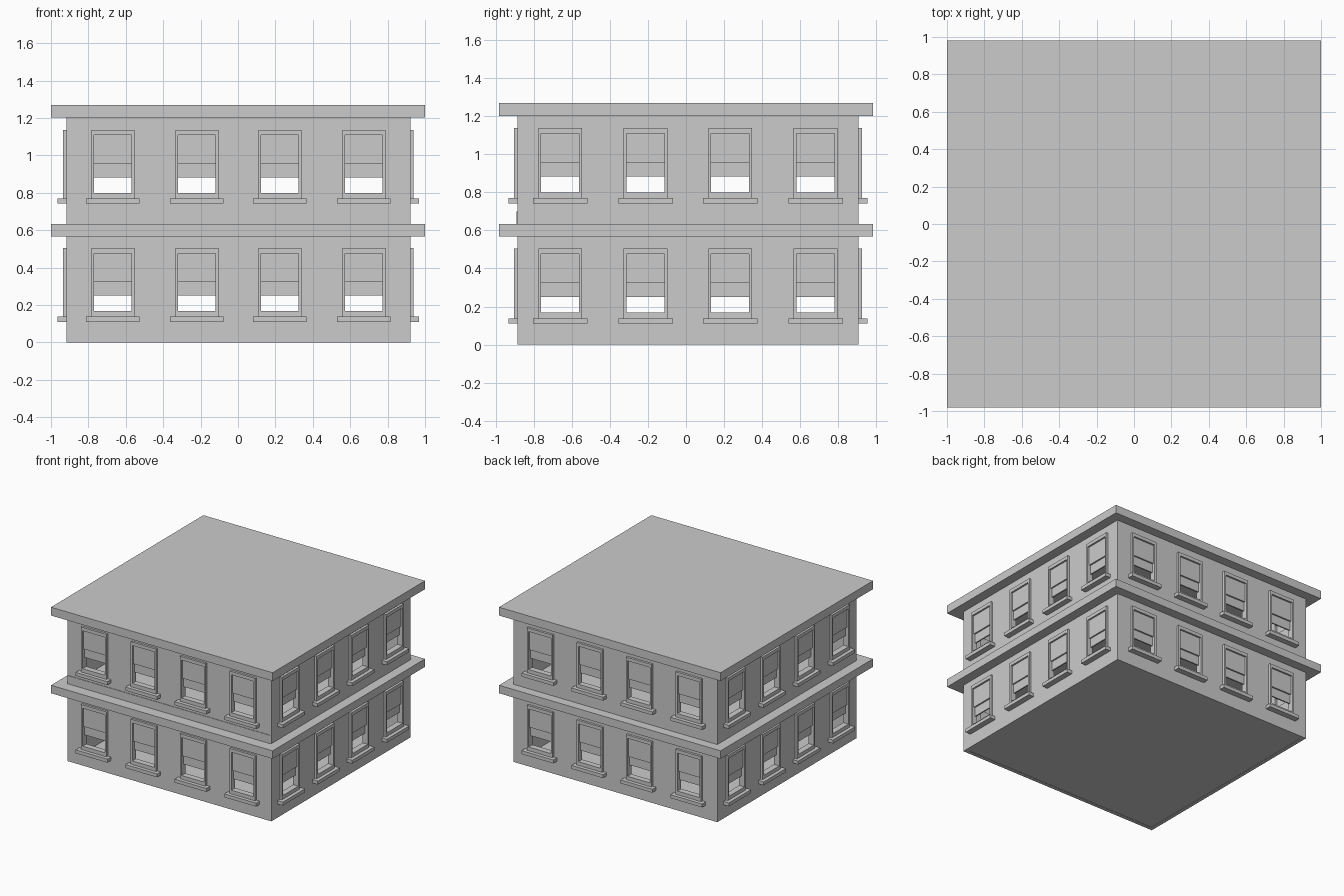
import bpy, bmesh, math
from mathutils import Matrix, Vector

if "Cube" in bpy.data.objects:
    bpy.data.objects.remove(bpy.data.objects["Cube"])

STOREY = 0.632
WX0, WX1, WY0, WY1 = -0.917, 0.921, -0.886, 0.906
THICK = 0.03
CX, CY = (WX0 + WX1) / 2, (WY0 + WY1) / 2


def add_box(bm, x0, x1, y0, y1, z0, z1, matrix=Matrix()):
    size = Vector((x1 - x0, y1 - y0, z1 - z0))
    mid = Vector(((x0 + x1) / 2, (y0 + y1) / 2, (z0 + z1) / 2))
    m = matrix @ Matrix.Translation(mid) @ Matrix.Diagonal((*size, 1))
    bmesh.ops.create_cube(bm, size=1, matrix=m)


def add_ring(bm, outer, inner, d0, d1, place):
    """Rectangular ring between two (u0, u1, v0, v1) rectangles, extruded d0..d1."""
    def loop(r, d):
        u0, u1, v0, v1 = r
        return [bm.verts.new(place(u, v, d)) for u, v in
                ((u0, v0), (u1, v0), (u1, v1), (u0, v1))]
    loops = [loop(outer, d0), loop(outer, d1), loop(inner, d1), loop(inner, d0)]
    for k in range(4):
        a, b = loops[k], loops[(k + 1) % 4]
        for i in range(4):
            j = (i + 1) % 4
            bm.faces.new((a[i], a[j], b[j], b[i]))
    bmesh.ops.recalc_face_normals(bm, faces=bm.faces)


def to_mesh(bm, name):
    mesh = bpy.data.meshes.new(name)
    bm.to_mesh(mesh)
    bm.free()
    return mesh


def place_object(name, mesh, matrix=Matrix()):
    ob = bpy.data.objects.new(name, mesh)
    ob.matrix_world = matrix
    bpy.context.collection.objects.link(ob)
    return ob


def box(name, *dims):
    bm = bmesh.new()
    add_box(bm, *dims)
    return place_object(name, to_mesh(bm, name))


def box_mesh(name, *dims):
    bm = bmesh.new()
    add_box(bm, *dims)
    return to_mesh(bm, name)


# Window positions: each matrix puts local -y outward on a wall face
spots = []
for angle, half, face in ((0, CX, CY - WY0), (90, CY, WX1 - CX),
                          (180, CX, WY1 - CY), (270, CY, CX - WX0)):
    for u in (-0.671, -0.222, 0.222, 0.671):
        spots.append(Matrix.Translation((CX, CY, 0))
                     @ Matrix.Rotation(math.radians(angle), 4, 'Z')
                     @ Matrix.Translation((u, -face, 0)))

# Shared window part meshes
HW, Z0, Z1 = 0.1, 0.168, 0.477
bm = bmesh.new()
add_ring(bm, (-0.115, 0.115, 0.136, 0.505), (-HW, HW, Z0, Z1), -0.018, 0.004,
         lambda u, v, d: (u, d, v))
parts = {
    "window_frame": to_mesh(bm, "window_frame"),
    "window_sill": box_mesh("window_sill", -0.143, 0.143, -0.047, 0.004, 0.11, 0.138),
    "upper_sash": box_mesh("upper_sash", -HW, HW, -0.004, 0.008, 0.323, Z1),
    "lower_sash": box_mesh("lower_sash", -HW, HW, 0.009, 0.02, 0.25, 0.40),
}

for n, (base, bottom, top) in enumerate(((0, 0, 0.57), (STOREY, 0.63, 1.202))):
    # Hollow storey walls with window openings cut through
    bm = bmesh.new()
    add_ring(bm, (WX0, WX1, WY0, WY1),
             (WX0 + THICK, WX1 - THICK, WY0 + THICK, WY1 - THICK),
             bottom, top, lambda u, v, d: (u, v, d))
    walls = place_object(f"storey_walls_{n + 1}", to_mesh(bm, "storey_walls"))
    bm = bmesh.new()
    lift = Matrix.Translation((0, 0, base))
    for m in spots:
        add_box(bm, -HW, HW, -0.1, 0.1, Z0, Z1, lift @ m)
    cutter = place_object(f"opening_cutter_{n + 1}", to_mesh(bm, "opening_cutter"))
    cutter.hide_render = True
    cutter.hide_set(True)
    mod = walls.modifiers.new("openings", 'BOOLEAN')
    mod.operation = 'DIFFERENCE'
    mod.solver = 'EXACT'
    mod.object = cutter
    # Windows on all four sides
    for i, m in enumerate(spots):
        for name, mesh in parts.items():
            place_object(f"{name}_{n + 1}_{i + 1}", mesh, lift @ m)

# Ground floor, storey ledge and roof slab
box("ground_floor", WX0 + 0.01, WX1 - 0.01, WY0 + 0.01, WY1 - 0.01, 0.002, 0.012)
box("storey_ledge", -1, 1, -0.982, 0.982, 0.568, 0.633)
box("roof_slab", -1, 1, -0.982, 0.982, 1.202, 1.27)

# Thin base strip on the upper front wall
box("front_base_strip", WX0, 0.91, WY0 - 0.004, WY0 + 0.01, 0.63, 0.70)
